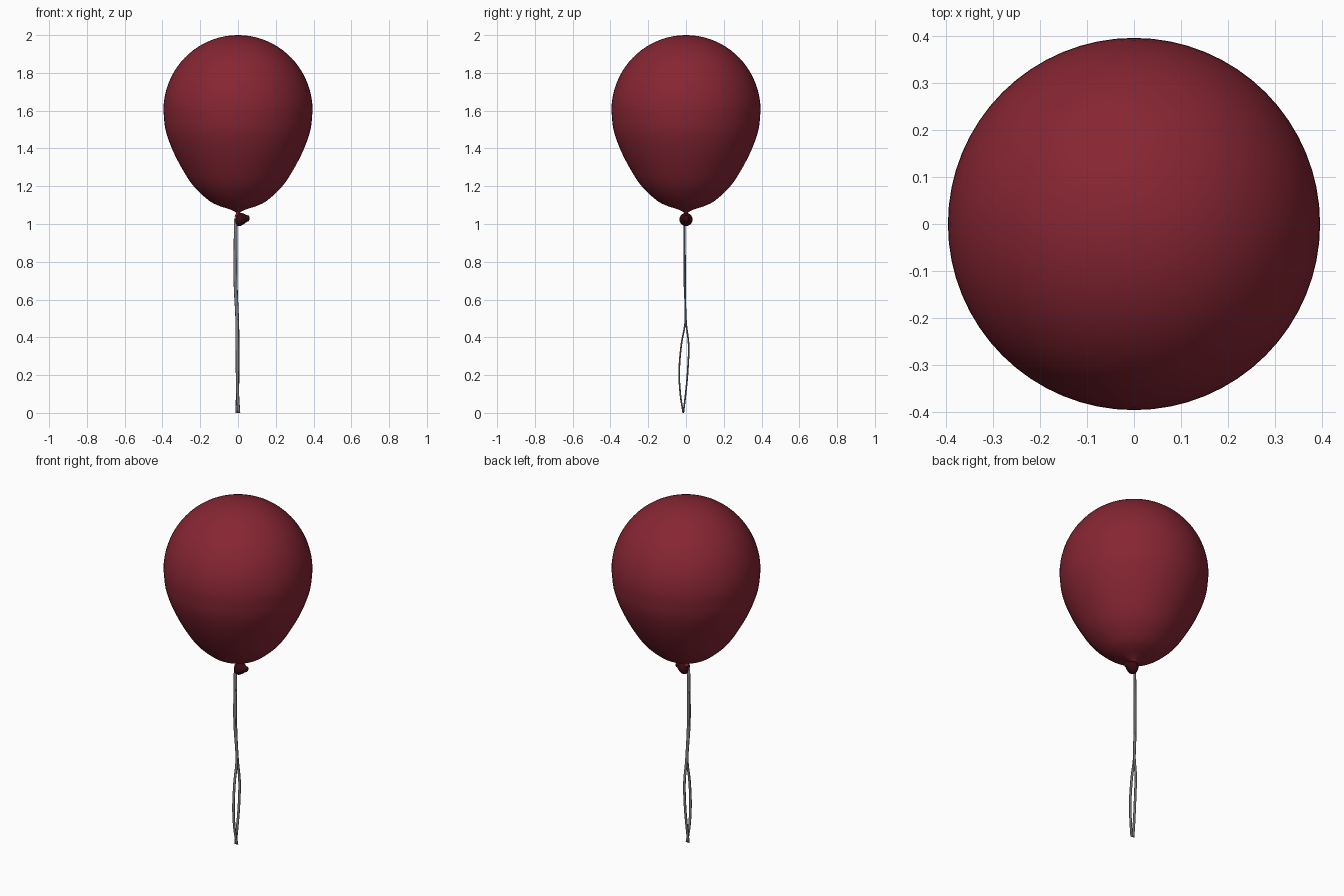
import bpy, bmesh, math
from mathutils import Vector

if "Cube" in bpy.data.objects:
    bpy.data.objects.remove(bpy.data.objects["Cube"])


def material(name, rgb):
    m = bpy.data.materials.new(name)
    m.diffuse_color = (*rgb, 1)
    m.use_nodes = True
    m.node_tree.nodes["Principled BSDF"].inputs["Base Color"].default_value = m.diffuse_color
    return m


RED = material("balloon red", (0.24, 0.019, 0.033))
DARK = material("dark knot red", (0.04, 0.003, 0.006))
GREY = material("string grey", (0.2, 0.2, 0.2))


def smooth_path(pts, steps):
    """Catmull-Rom interpolation through the points."""
    pts = [Vector(p) for p in pts]
    p = [2 * pts[0] - pts[1]] + pts + [2 * pts[-1] - pts[-2]]
    out = []
    for i in range(1, len(p) - 2):
        a, b, c, d = p[i - 1:i + 3]
        for k in range(steps):
            t = k / steps
            out.append(0.5 * (2 * b + (c - a) * t + (2 * a - 5 * b + 4 * c - d) * t ** 2
                              + (3 * b - a - 3 * c + d) * t ** 3))
    return out + [pts[-1]]


def skin(name, rings, mat):
    """Join equal rings of points into a closed smooth skin."""
    bm = bmesh.new()
    loops = [[bm.verts.new(v) for v in r] for r in rings]
    n = len(loops[0])
    for a, b in zip(loops, loops[1:]):
        for i in range(n):
            j = (i + 1) % n
            bm.faces.new((a[i], a[j], b[j], b[i]))
    bm.faces.new(loops[0])
    bm.faces.new(loops[-1][::-1])
    bmesh.ops.recalc_face_normals(bm, faces=bm.faces)
    for f in bm.faces:
        f.smooth = True
    me = bpy.data.meshes.new(name)
    bm.to_mesh(me)
    bm.free()
    me.materials.append(mat)
    ob = bpy.data.objects.new(name, me)
    bpy.context.collection.objects.link(ob)
    return ob


def circle(r, n):
    return [(r * math.cos(2 * math.pi * i / n), r * math.sin(2 * math.pi * i / n)) for i in range(n)]


# Balloon: domed top, teardrop lower half, pinched neck (radius, height)
dome = [Vector((0.395 * math.sin(a), 1.6 + 0.4 * math.cos(a)))
        for a in [math.radians(1 + 89 * i / 20) for i in range(20)]]
lower = smooth_path([(0.395, 1.6), (0.384, 1.5), (0.35, 1.4), (0.3, 1.3), (0.235, 1.2),
                     (0.155, 1.125), (0.1, 1.096), (0.05, 1.08), (0.02, 1.067),
                     (0.011, 1.057), (0.018, 1.04)], 4)
skin("balloon", [[(x, y, p[1]) for x, y in circle(p[0], 64)] for p in dome + lower], RED)

# Knot: rounded lump with a lip pointing to the right
knot = smooth_path([(-0.014, 0.004), (-0.009, 0.026), (0.01, 0.035), (0.03, 0.028),
                    (0.046, 0.018), (0.058, 0.014), (0.06, 0.004)], 3)
skin("knot", [[(p[0], y, 1.022 + z + 0.15 * max(p[0], 0)) for y, z in circle(p[1], 20)]
              for p in knot], DARK)

# Strings: two thin ribbons that part below the middle and meet at the end
paths = {
    "string_front": [(-0.013, -0.008, 1.03), (-0.016, -0.009, 0.72), (-0.006, -0.003, 0.5),
                     (-0.005, -0.025, 0.36), (-0.004, -0.036, 0.22), (-0.002, -0.03, 0.1),
                     (0.004, -0.015, 0)],
    "string_back": [(-0.009, -0.006, 1.03), (-0.011, -0.005, 0.72), (-0.003, -0.001, 0.5),
                    (0.0, 0.014, 0.36), (0.0, 0.009, 0.22), (-0.003, -0.002, 0.1),
                    (-0.006, -0.014, 0)],
}
for name, pts in paths.items():
    skin(name, [[(c.x + 0.008 * x, c.y + 0.0045 * y, c.z) for x, y in circle(1, 10)]
                for c in smooth_path(pts, 6)], GREY)
